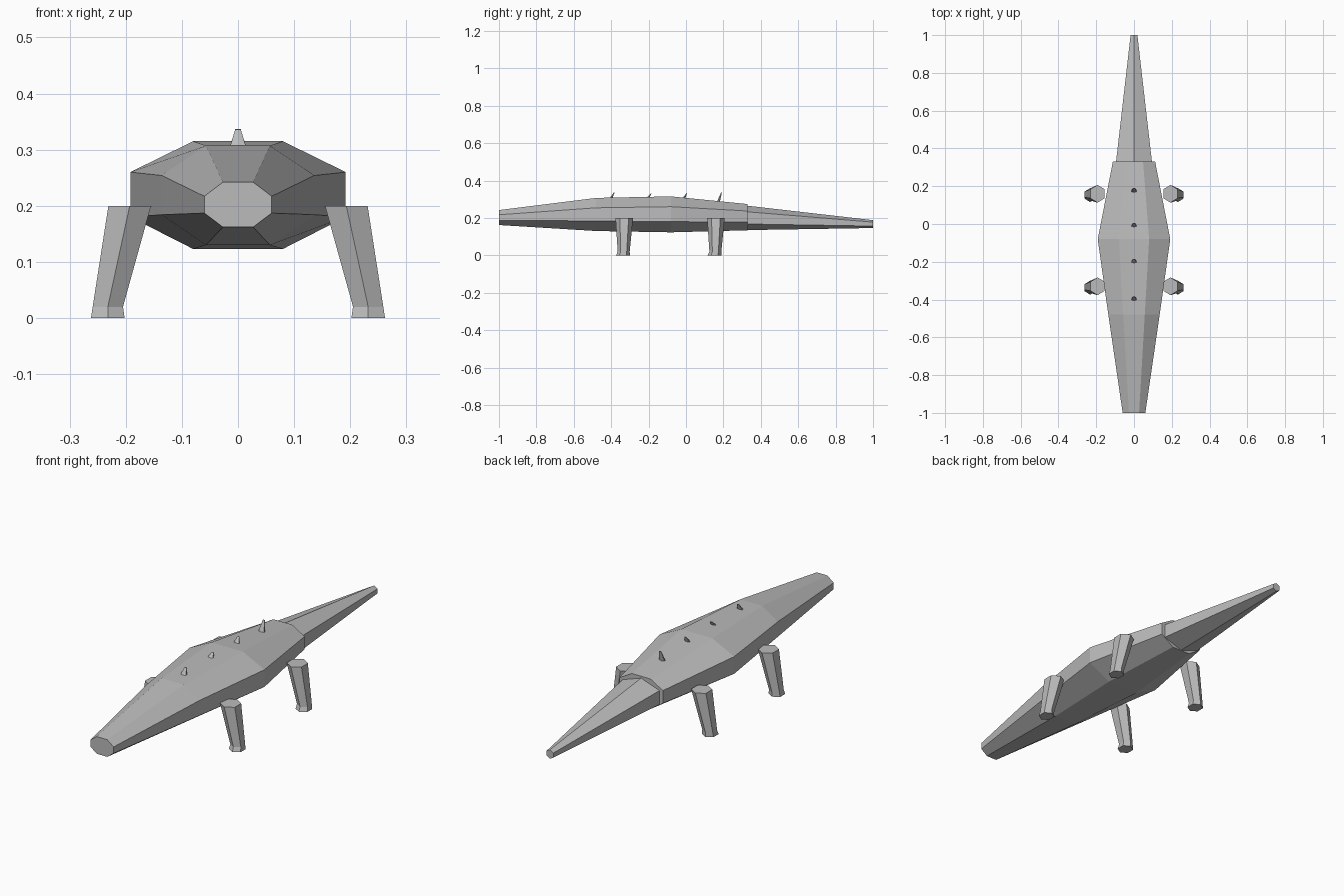
import bpy
import bmesh
from math import cos, sin, pi

cube = bpy.data.objects.get("Cube")
if cube:
    bpy.data.objects.remove(cube, do_unlink=True)

GREY = (0.5, 0.5, 0.5, 1.0)
grey = bpy.data.materials.new("plain grey")
grey.diffuse_color = GREY
grey.use_nodes = True
grey.node_tree.nodes["Principled BSDF"].inputs["Base Color"].default_value = GREY


def loft(name, rings):
    """Skin a list of equal-length point loops and cap both ends."""
    bm = bmesh.new()
    loops = [[bm.verts.new(p) for p in ring] for ring in rings]
    for a, b in zip(loops, loops[1:]):
        for i in range(len(a)):
            j = (i + 1) % len(a)
            bm.faces.new((a[i], a[j], b[j], b[i]))
    bm.faces.new(loops[0])
    bm.faces.new(loops[-1])
    bmesh.ops.recalc_face_normals(bm, faces=bm.faces)
    mesh = bpy.data.meshes.new(name)
    bm.to_mesh(mesh)
    bm.free()
    mesh.materials.append(grey)
    obj = bpy.data.objects.new(name, mesh)
    bpy.context.collection.objects.link(obj)
    return obj


def body_ring(y, side, flat, top, upper, lower, bottom):
    """Eight-sided section across the body."""
    half = [(flat, bottom), (side, lower), (side, upper), (flat, top)]
    pts = half + [(-x, z) for x, z in reversed(half)]
    return [(x, y, z) for x, z in pts]


def tail_ring(y, half_width, half_height, z):
    """Six-sided section with a ridge on top."""
    angles = [pi / 2 + k * pi / 3 for k in range(6)]
    return [(half_width * cos(a) / cos(pi / 6), y, z + half_height * sin(a))
            for a in angles]


def flat_ring(x, y, z, rx, ry):
    """Horizontal six-sided section with corners at front and back."""
    angles = [pi / 2 + k * pi / 3 for k in range(6)]
    return [(x + rx * cos(a) / cos(pi / 6), y + ry * sin(a), z) for a in angles]


# Body from blunt snout to hips
loft("body", [
    body_ring(-1.0, 0.06, 0.027, 0.242, 0.217, 0.187, 0.162),
    body_ring(-0.48, 0.136, 0.057, 0.307, 0.254, 0.184, 0.13),
    body_ring(-0.08, 0.192, 0.08, 0.315, 0.26, 0.18, 0.123),
    body_ring(0.33, 0.112, 0.048, 0.274, 0.237, 0.178, 0.134),
])

# Tail
loft("tail", [
    tail_ring(0.33, 0.095, 0.065, 0.2),
    tail_ring(1.0, 0.018, 0.021, 0.167),
])

# Legs splay outward and end in a slightly flared foot
for side, s in (("left", 1), ("right", -1)):
    for end, y in (("front", -0.33), ("rear", 0.16)):
        loft(f"{end}_{side}_leg", [
            flat_ring(s * 0.193, y, 0.2, 0.038, 0.047),
            flat_ring(s * 0.232, y - 0.003, 0.02, 0.027, 0.032),
            flat_ring(s * 0.232, y - 0.007, 0, 0.03, 0.037),
        ])

# Back spikes lean toward the tail
for n, (y, base, tip) in enumerate([(-0.402, 0.303, 0.336), (-0.204, 0.307, 0.331),
                                    (-0.014, 0.301, 0.332), (0.172, 0.283, 0.337)], 1):
    loft(f"back_spike_{n}", [
        flat_ring(0, y, base, 0.015, 0.008),
        flat_ring(0, y + 0.018, tip, 0.005, 0.002),
    ])
